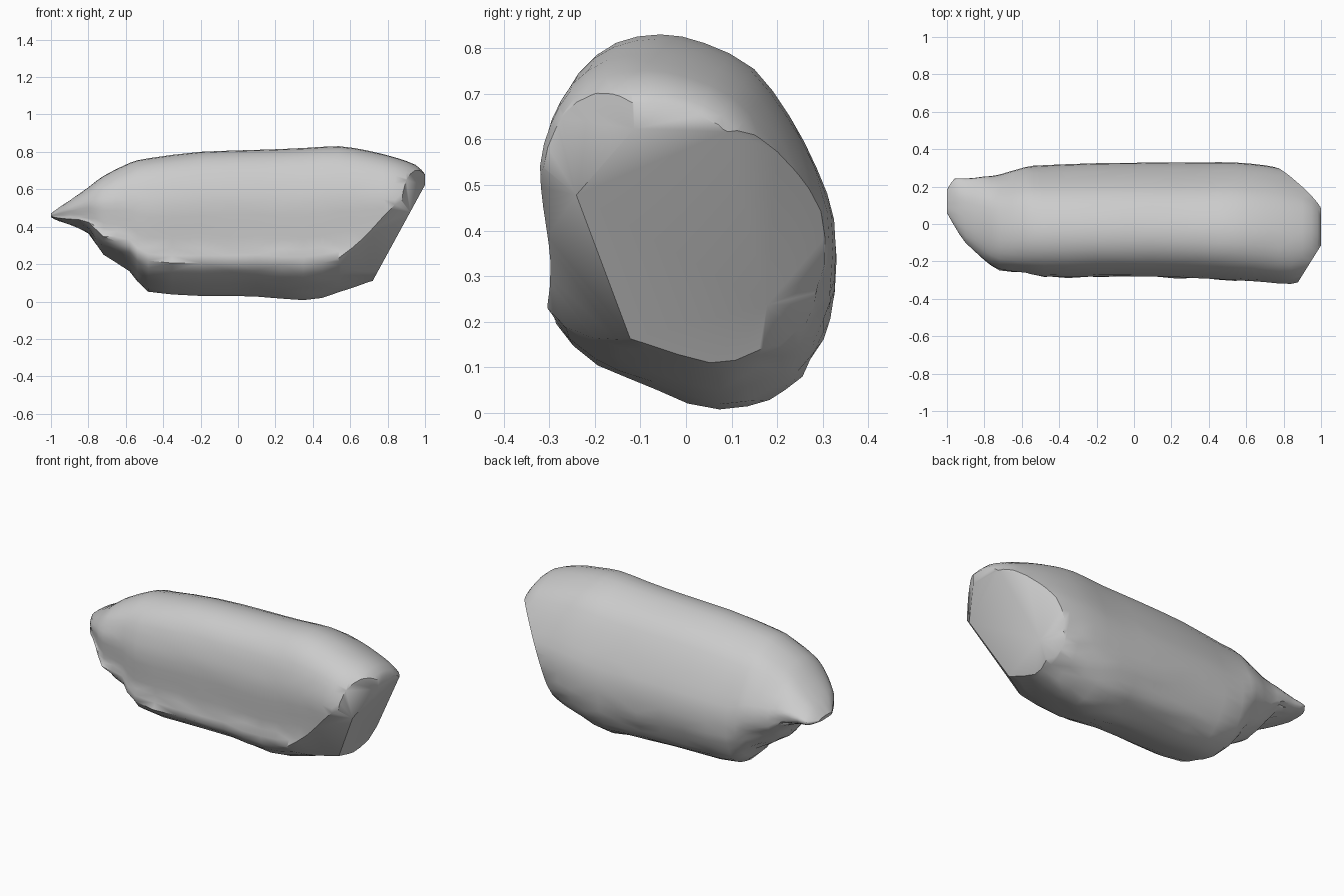
import bpy
import bmesh
import random
from mathutils import Vector

random.seed(4)

default_cube = bpy.data.objects.get("Cube")
if default_cube:
    bpy.data.objects.remove(default_cube, do_unlink=True)

# Stone colour
stone = bpy.data.materials.new("stone grey")
stone.use_nodes = True
colour = (0.6, 0.6, 0.6, 1)
stone.diffuse_color = colour
stone.node_tree.nodes["Principled BSDF"].inputs["Base Color"].default_value = colour

# Leaning oval cross-section: depth and height
section = [(-.07, .83), (-.17, .81), (-.25, .745), (-.295, .65), (-.32, .53),
           (-.315, .4), (-.31, .28), (-.32, .19), (-.22, .1), (-.09, .045),
           (.06, 0), (.17, .028), (.24, .075), (.29, .16), (.32, .26),
           (.32, .4), (.28, .52), (.22, .64), (.14, .75), (.03, .81)]

# Stations along the length: x, front, back, bottom, top
stations = [(-1, .06, .18, .45, .47), (-.96, -.01, .24, .43, .5),
            (-.9, -.1, .24, .41, .54), (-.8, -.19, .25, .36, .61),
            (-.72, -.24, .26, .25, .67), (-.58, -.26, .3, .16, .74),
            (-.48, -.28, .31, .05, .765), (-.2, -.28, .32, .025, .8),
            (.1, -.28, .325, .025, .81), (.35, -.29, .325, 0, .82),
            (.54, -.3, .325, .045, .83), (.7, -.31, .31, .1, .805),
            (.84, -.32, .28, .14, .77), (.95, -.29, .24, .16, .73),
            (1, -.26, .2, .18, .68)]


def midpoint(a, b, c, d):
    """Halfway point of a smooth curve between b and c."""
    return (9 * (b + c) - a - d) / 16


def refine(rows, closed):
    """Insert a midway row between each pair of neighbours."""
    count = len(rows)

    def pick(i):
        return rows[i % count] if closed else rows[min(max(i, 0), count - 1)]

    result = []
    for i in range(count if closed else count - 1):
        near = [pick(i + step) for step in range(-1, 3)]
        result.append(rows[i])
        result.append(tuple(midpoint(*values) for values in zip(*near)))
    return result if closed else result + [rows[-1]]


def add_ring(bm, station, outline):
    x, front, back, bottom, top = station
    ring = []
    for depth, height in outline:
        u = (depth + .32) / .64
        v = height / .83
        # The underside and its ridge are rougher than the top
        rough = .008 if v < .3 and abs(x) < .9 else .001
        y = front + (back - front) * u + random.uniform(-rough, rough)
        z = bottom + (top - bottom) * v + random.uniform(0, rough)
        ring.append(bm.verts.new((x, y, z)))
    return ring


def chip(bm, point, normal):
    """Break off the stone beyond a plane and close the break."""
    cut = bmesh.ops.bisect_plane(
        bm, geom=bm.verts[:] + bm.edges[:] + bm.faces[:],
        plane_co=Vector(point), plane_no=Vector(normal).normalized(),
        clear_outer=True)
    edges = [e for e in cut["geom_cut"] if isinstance(e, bmesh.types.BMEdge)]
    bmesh.ops.holes_fill(bm, edges=edges, sides=0)


# Body: closed loft through the stations
bm = bmesh.new()
outline = refine(section, closed=True)
rings = [add_ring(bm, station, outline)
         for station in refine(stations, closed=False)]
count = len(outline)
for first, second in zip(rings, rings[1:]):
    for i in range(count):
        j = (i + 1) % count
        bm.faces.new((first[i], first[j], second[j], second[i]))
bm.faces.new(rings[0])
bm.faces.new(list(reversed(rings[-1])))
bmesh.ops.recalc_face_normals(bm, faces=bm.faces[:])

# Slanted end break
chip(bm, (.72, 0, .11), (.88, 0, -.48))
# Front corner, low and high
chip(bm, (.835, -.31, .5), (.55, -.88, -.63))
chip(bm, (.94, -.21, .6), (.8, -.5, 0))
# Back corner, high and low
chip(bm, (.86, .24, .55), (.8, .6, -.3))
chip(bm, (.77, .25, .3), (.8, .65, -.5))

bmesh.ops.triangulate(bm, faces=bm.faces[:])
bmesh.ops.recalc_face_normals(bm, faces=bm.faces[:])

mesh = bpy.data.meshes.new("rock")
bm.to_mesh(mesh)
bm.free()
mesh.materials.append(stone)
rock = bpy.data.objects.new("rock", mesh)
bpy.context.collection.objects.link(rock)

# Smooth shading with crisp broken edges
bpy.ops.object.select_all(action="DESELECT")
rock.select_set(True)
bpy.context.view_layer.objects.active = rock
bpy.ops.object.shade_smooth_by_angle(angle=0.7)
